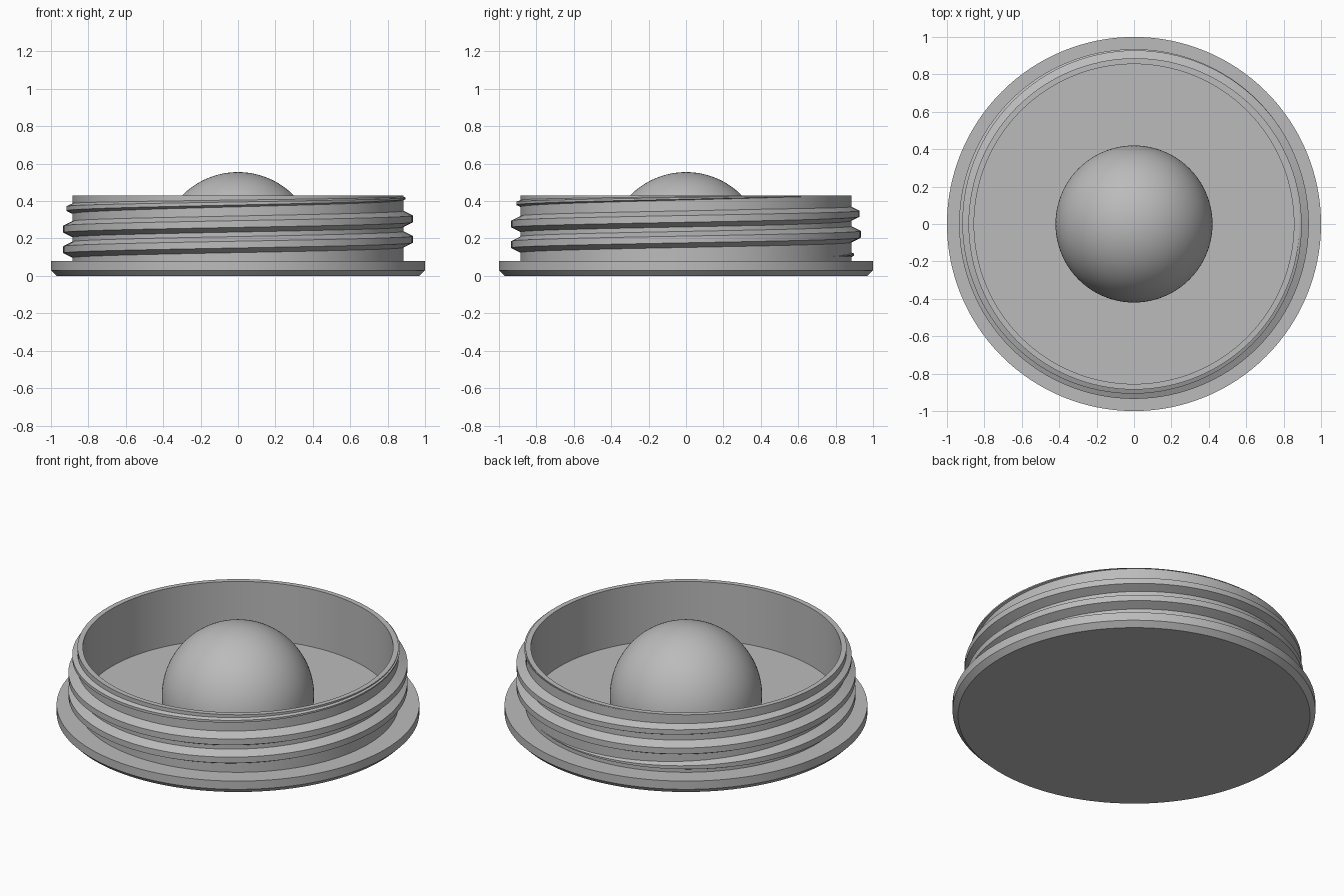
import bpy, bmesh, math
from mathutils import Matrix, Vector

if "Cube" in bpy.data.objects:
    bpy.data.objects.remove(bpy.data.objects["Cube"], do_unlink=True)

grey = bpy.data.materials.new("grey")
grey.use_nodes = True
grey.diffuse_color = (0.5, 0.5, 0.5, 1)
grey.node_tree.nodes["Principled BSDF"].inputs["Base Color"].default_value = (0.5, 0.5, 0.5, 1)

FLOOR, RIM, WALL, CREST = 0.08, 0.43, 0.885, 0.935


def finish(name, bm):
    bmesh.ops.recalc_face_normals(bm, faces=bm.faces)
    mesh = bpy.data.meshes.new(name)
    bm.to_mesh(mesh)
    bm.free()
    mesh.materials.append(grey)
    obj = bpy.data.objects.new(name, mesh)
    bpy.context.collection.objects.link(obj)
    bpy.ops.object.select_all(action="DESELECT")
    obj.select_set(True)
    bpy.context.view_layer.objects.active = obj
    bpy.ops.object.shade_smooth_by_angle(angle=math.radians(25))
    return obj


def lathe(name, profile, steps=128):
    """Revolve (radius, height) points around the z axis."""
    bm = bmesh.new()
    verts = [bm.verts.new((r, 0, z)) for r, z in profile]
    edges = [bm.edges.new(pair) for pair in zip(verts, verts[1:])]
    bmesh.ops.spin(bm, geom=verts + edges, cent=(0, 0, 0), axis=(0, 0, 1),
                   angle=math.tau, steps=steps, use_merge=True)
    bmesh.ops.remove_doubles(bm, verts=bm.verts, dist=1e-5)
    return finish(name, bm)


# Cap body: chamfered flange, thin upright wall and recessed floor
lathe("cap_body", [(0, 0), (0.97, 0), (1, 0.03), (1, FLOOR), (WALL, FLOOR),
                   (WALL, RIM), (0.855, RIM), (0.855, FLOOR), (0, FLOOR)])

# Ball sitting partly sunk into the floor
radius, centre = 0.42, 0.135
low = math.asin((FLOOR - centre) / radius)
arc = [low + (math.pi / 2 - low) * i / 32 for i in range(33)]
lathe("ball", [(max(0, radius * math.cos(a)), centre + radius * math.sin(a)) for a in arc], 96)


# Right-handed screw thread that fades out at both ends
def thread(start, end, fade_in, fade_out, pitch=0.11, height=0.195):
    bm = bmesh.new()
    steps = (end - start) // 3
    previous = None
    for i in range(steps + 1):
        deg = start + (end - start) * i / steps
        size = max(0.02, min(1, (deg - start) / fade_in, (end - deg) / fade_out))
        z = height + pitch * deg / 360
        outer = WALL + (CREST - WALL) * size
        section = [(WALL - 0.004, -0.045), (outer, -0.018), (outer, 0.018), (WALL - 0.004, 0.045)]
        turn = Matrix.Rotation(math.radians(deg), 3, "Z")
        ring = [bm.verts.new(turn @ Vector((r, 0, min(RIM - 0.005, z + dz * size))))
                for r, dz in section]
        if previous:
            for k in range(4):
                n = (k + 1) % 4
                bm.faces.new((previous[k], previous[n], ring[n], ring[k]))
        else:
            bm.faces.new(ring)
        previous = ring
    bm.faces.new(previous)
    return finish("screw_thread", bm)


thread(start=-300, end=822, fade_in=110, fade_out=430)
